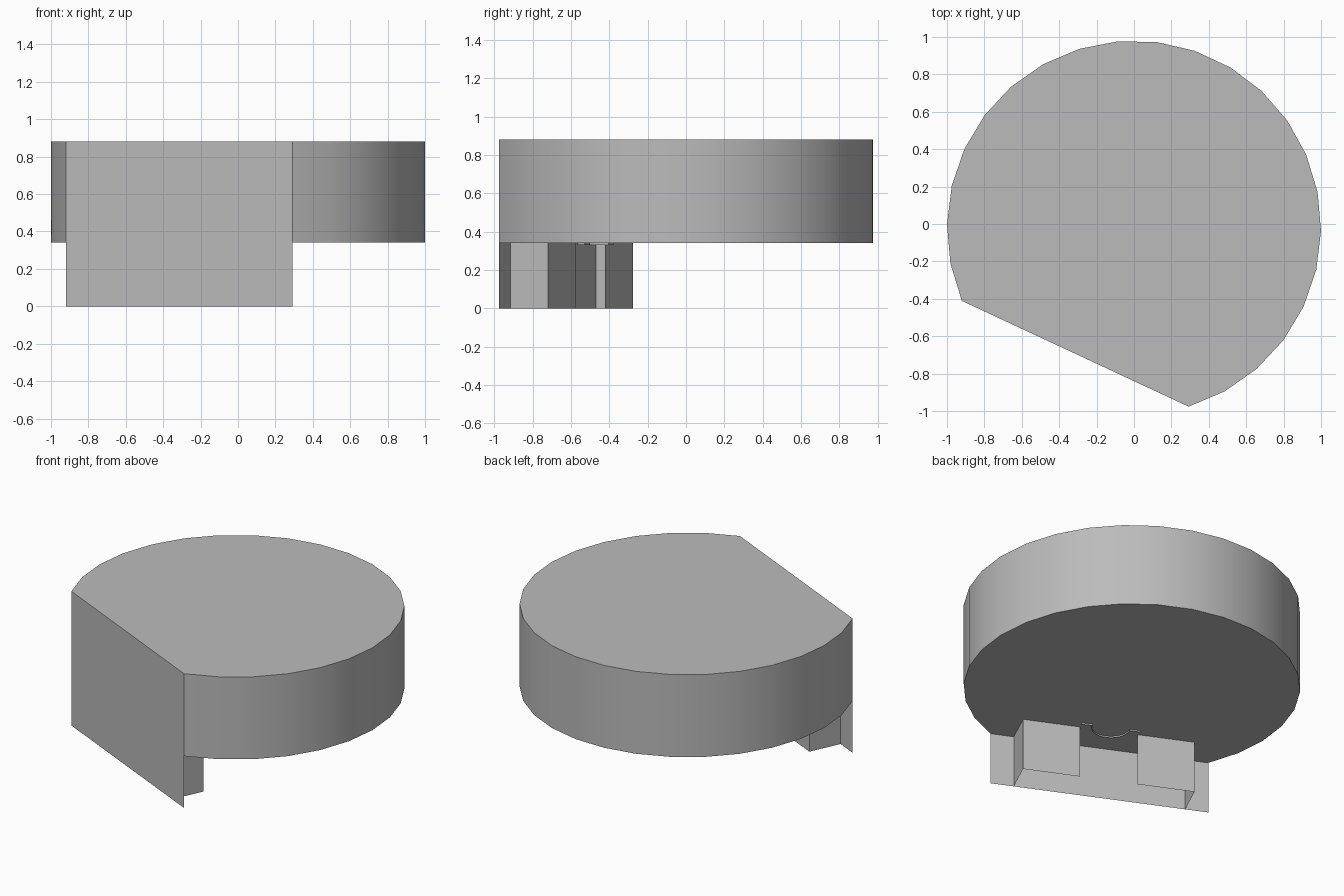
import bpy, bmesh, math
from mathutils import Vector

cube = bpy.data.objects.get("Cube")
if cube:
    bpy.data.objects.remove(cube, do_unlink=True)

TOP, DISC_BASE = 0.88, 0.34
CENTRE = Vector((0, -0.02))

grey = bpy.data.materials.new("light_grey")
grey.use_nodes = True
colour = (0.5, 0.5, 0.5, 1)
grey.diffuse_color = colour
grey.node_tree.nodes["Principled BSDF"].inputs["Base Color"].default_value = colour


def finish(name, bm, smooth=False):
    mesh = bpy.data.meshes.new(name)
    bm.to_mesh(mesh)
    bm.free()
    mesh.materials.append(grey)
    obj = bpy.data.objects.new(name, mesh)
    bpy.context.collection.objects.link(obj)
    if smooth:
        bpy.ops.object.select_all(action='DESELECT')
        obj.select_set(True)
        bpy.context.view_layer.objects.active = obj
        bpy.ops.object.shade_smooth_by_angle(angle=math.radians(30))
    return obj


def wall(bm, path, low, high):
    """Thin upright sheet along a path of plan points."""
    rings = [[bm.verts.new((p.x, p.y, z)) for p in path] for z in (low, high)]
    for i in range(len(path) - 1):
        bm.faces.new((rings[0][i], rings[0][i + 1], rings[1][i + 1], rings[1][i]))
    return rings


# Round body: 30-sided disc with one segment cut off flat
angles = [math.radians(-73 + 12 * i) for i in range(24)]
outline = [CENTRE + Vector((math.cos(a), math.sin(a))) for a in angles]
bm = bmesh.new()
lower, upper = wall(bm, outline, DISC_BASE, TOP)
bm.faces.new(upper)
bm.faces.new(lower[::-1])
finish("round_body", bm, True)

# Flat front plate, reaching below the disc
end_a, end_b = outline[-1], outline[0]
bm = bmesh.new()
wall(bm, [end_a, end_b], 0, TOP)
finish("front_plate", bm)

# Plan coordinates measured from the middle of the plate
middle = (end_a + end_b) / 2
along = (end_b - end_a).normalized()
inward = Vector((-along.y, along.x))


def plan(s, depth):
    return middle + along * s + inward * depth


# Mounting rail: an end wall and a returned back wall on each side
for side, label in ((1, "left"), (-1, "right")):
    path = [plan(side * s, d) for s, d in ((0.527, 0), (0.527, 0.215), (0.177, 0.215))]
    bm = bmesh.new()
    wall(bm, path[::side], 0, DISC_BASE)
    finish(label + "_rail_hook", bm)

# Shallow half-round lip under the disc, between the hooks
arc = [math.pi * i / 12 for i in range(13)]
path = [plan(0.18, 0.265)]
path += [plan(0.115 * math.cos(a), 0.265 - 0.115 * math.sin(a)) for a in arc]
path.append(plan(-0.18, 0.265))
bm = bmesh.new()
wall(bm, path, DISC_BASE - 0.01, DISC_BASE)
finish("half_round_lip", bm, True)
